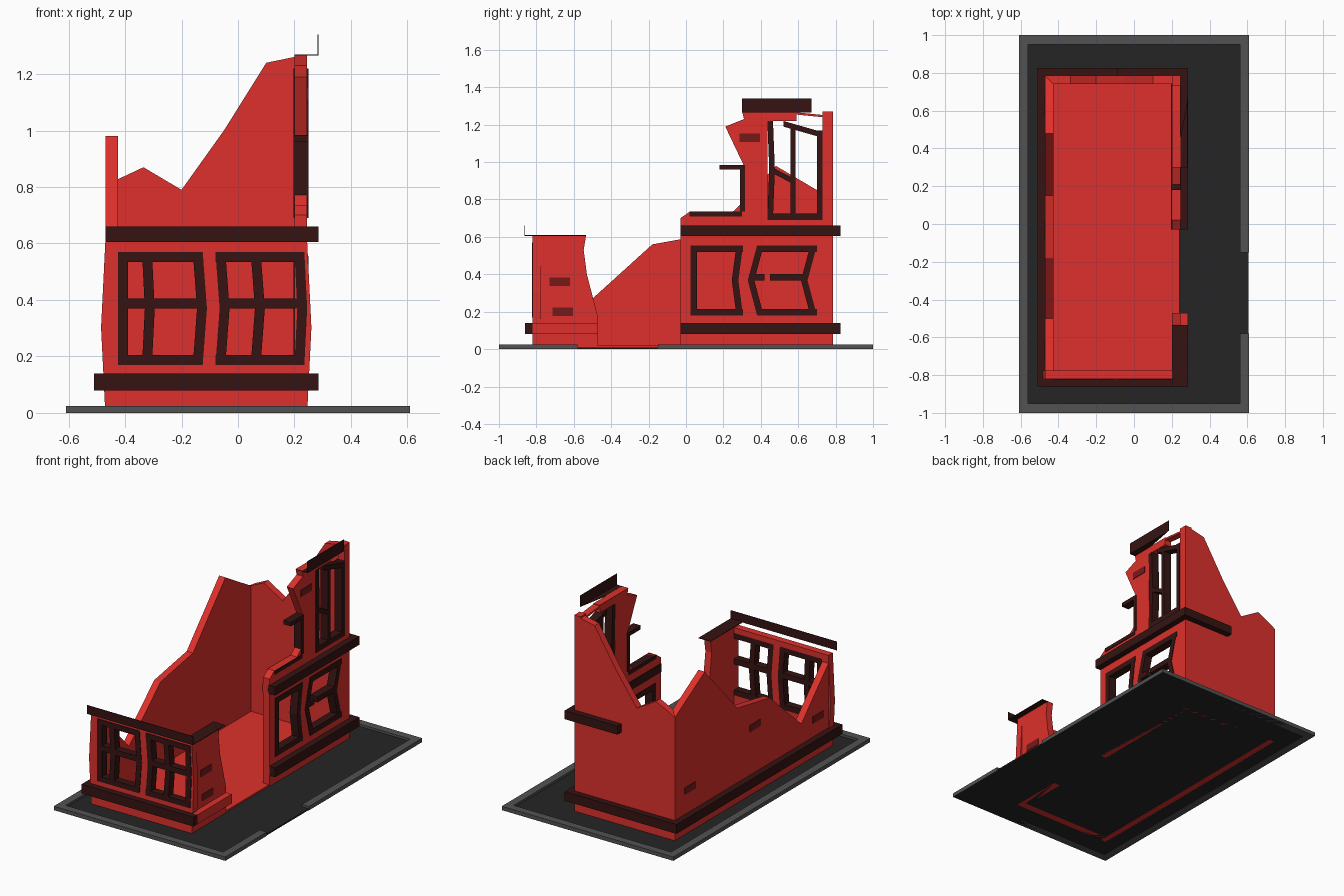
import bpy, bmesh
from math import pi
from mathutils import Euler, Matrix, Vector

cube = bpy.data.objects.get("Cube")
if cube:
    bpy.data.objects.remove(cube, do_unlink=True)


def material(name, red, green, blue):
    mat = bpy.data.materials.new(name)
    mat.use_nodes = True
    mat.diffuse_color = (red, green, blue, 1)
    shader = mat.node_tree.nodes["Principled BSDF"]
    shader.inputs["Base Color"].default_value = mat.diffuse_color
    return mat


PLASTER = material("red_plaster", 0.73, 0.03, 0.025)
BRICK = material("dark_brick", 0.18, 0.01, 0.01)
TRIM = material("dark_trim", 0.035, 0.007, 0.006)
ASPHALT = material("asphalt", 0.018, 0.018, 0.018)
KERB = material("kerb_stone", 0.085, 0.085, 0.085)

# Outer faces of the house and the heights of its bands
LEFT, RIGHT, FRONT, BACK = -0.47, 0.245, -0.82, 0.785
WALL = 0.045
JUT = 0.04
SHEET = 0.004
BAR = 0.035
LEDGE = (0.08, 0.14)
BAND = (0.605, 0.66)
STOREY, BAND_TOP = BAND
SHOP_START = -0.03
STUMP_END = -0.47
PEAK = 1.27

# Plane normal to each axis: X holds (y, z), Y holds (x, z), Z holds (x, y)
TURN = {"X": (pi / 2, 0, pi / 2), "Y": (pi / 2, 0, 0), "Z": (0, 0, 0)}
AXIS = {"X": Vector((1, 0, 0)), "Y": Vector((0, 1, 0)), "Z": Vector((0, 0, 1))}


def panel(name, axis, span, mat, outline, holes=()):
    """Extrude a flat outline with optional openings across a span."""
    low, high = span
    curve = bpy.data.curves.new(name, "CURVE")
    curve.dimensions = "2D"
    curve.fill_mode = "BOTH"
    curve.extrude = (high - low) / 2
    for loop in (outline, *holes):
        spline = curve.splines.new("POLY")
        spline.points.add(len(loop) - 1)
        for point, (u, v) in zip(spline.points, loop):
            point.co = (u, v, 0, 1)
        spline.use_cyclic_u = True
    profile = bpy.data.objects.new(name + "_profile", curve)
    bpy.context.collection.objects.link(profile)
    bpy.context.view_layer.update()
    depsgraph = bpy.context.evaluated_depsgraph_get()
    mesh = bpy.data.meshes.new_from_object(profile.evaluated_get(depsgraph))
    bpy.data.objects.remove(profile, do_unlink=True)

    turn = Euler(TURN[axis]).to_matrix().to_4x4()
    bm = bmesh.new()
    bm.from_mesh(mesh)
    bmesh.ops.remove_doubles(bm, verts=bm.verts, dist=SHEET / 10)
    bm.transform(Matrix.Translation(AXIS[axis] * (low + high) / 2) @ turn)
    bmesh.ops.recalc_face_normals(bm, faces=bm.faces)
    for face in bm.faces:
        face.smooth = False
        face.material_index = 0
    bm.to_mesh(mesh)
    bm.free()
    mesh.materials.clear()
    mesh.materials.append(mat)
    bpy.context.collection.objects.link(bpy.data.objects.new(name, mesh))


def rect(left, right, bottom, top):
    return [(left, bottom), (right, bottom), (right, top), (left, top)]


def box(name, x, y, z, mat):
    panel(name, "Z", z, mat, rect(*x, *y))


def strip(path, across=0.0, up=0.0):
    """Closed band made by shifting a path sideways."""
    return path + [(u + across, v + up) for u, v in reversed(path)]


def post(at, bow, bottom, top):
    """Upright path that kinks sideways at half height."""
    return [(at, bottom), (at + bow, (bottom + top) / 2), (at, top)]


def frame_bars(name, axis, span, bands):
    for i, band in enumerate(bands):
        panel(f"{name}_bar_{i + 1}", axis, span, TRIM, band)


def window(name, axis, span, left, right, bottom, top, bows, mullion=None, rails=()):
    """Build a warped window frame and return the opening it needs."""
    near, far = post(left, bows[0], bottom, top), post(right, bows[1], bottom, top)
    bands = [strip(near, across=BAR), strip(far, across=-BAR),
             rect(left, right, bottom, bottom + BAR), rect(left, right, top - BAR, top)]
    if mullion:
        bands.append(strip(post(*mullion, bottom, top), across=BAR))
    middle = (bottom + top) / 2
    bands += [strip([(a, middle), (b, middle)], up=BAR) for a, b in rails]
    frame_bars(name, axis, span, bands)
    return near + far[::-1]


# Ground and kerb with a driveway gap
EDGE, END, RIM = 0.61, 1, 0.05
GAP = (-0.58, -0.15)
inner, inner_end = EDGE - RIM, END - RIM
box("ground", (SHEET - EDGE, EDGE - SHEET), (SHEET - END, END - SHEET), (0, 0.01), ASPHALT)
panel("kerb", "Z", (0, 0.025), KERB, [
    (EDGE, GAP[0]), (EDGE, -END), (-EDGE, -END), (-EDGE, END), (EDGE, END), (EDGE, GAP[1]),
    (inner, GAP[1]), (inner, inner_end), (-inner, inner_end),
    (-inner, -inner_end), (inner, -inner_end), (inner, GAP[0])])
box("floor", (LEFT + SHEET, RIGHT - SHEET), (FRONT + SHEET, BACK - SHEET),
    (SHEET, 0.02), PLASTER)

# Broken back and left walls
panel("back_wall", "Y", (BACK - WALL, BACK), PLASTER, [
    (LEFT, 0), (RIGHT, 0), (RIGHT, PEAK), (0.1, 1.24), (-0.05, 1), (-0.2, 0.79),
    (-0.335, 0.87), (-0.42, 0.83), (LEFT, 0.8)])
panel("left_wall", "X", (LEFT, LEFT + WALL), PLASTER, [
    (FRONT, 0), (BACK, 0), (BACK, 0.8), (0.48, 0.98), (0.15, 0.62),
    (-0.18, 0.56), (-0.5, 0.27), (FRONT, 0.6)])

# Front wall bulging at the sides, with two warped windows
front_depth = (FRONT - SHEET, FRONT + WALL)
front_openings = [
    window("front_left_window", "Y", front_depth, LEFT + WALL, -0.125, 0.17, 0.57,
           (0, 0.015), mullion=(-0.34, 0.01), rails=[(LEFT + WALL, -0.12)]),
    window("front_right_window", "Y", front_depth, -0.08, 0.235, 0.17, 0.57,
           (0.015, 0.01), mullion=(0.045, 0.015), rails=[(-0.06, 0.235)])]
panel("front_wall", "Y", (FRONT, FRONT + WALL), PLASTER,
      post(LEFT, -0.015, 0, STOREY) + post(RIGHT, 0.015, 0, STOREY)[::-1], front_openings)

# Right wall: front stump, then the tall part with its notched upper window
right_span = (RIGHT - WALL, RIGHT)
right_depth = (RIGHT - WALL - SHEET, RIGHT + SHEET)
panel("right_front_stump", "X", right_span, PLASTER, [
    (FRONT, 0), (STUMP_END, 0), (STUMP_END, 0.17), (-0.53, 0.4), (-0.547, 0.53),
    (-0.535, STOREY), (FRONT, STOREY)])
right_openings = [
    window("right_front_window", "X", right_depth, 0.025, 0.305, 0.18, 0.555, (0, -0.025)),
    window("right_back_window", "X", right_depth, 0.38, 0.7, 0.18, 0.555, (-0.05, -0.05),
           rails=[(0.34, 0.42), (0.45, 0.63)])]
SILL, JAMB, POST = 0.735, 0.435, 0.73
panel("right_wall", "X", right_span, PLASTER, [
    (SHOP_START, 0), (BACK, 0), (BACK, PEAK), (POST, PEAK), (POST, 0.7),
    (JAMB, 0.7), (JAMB, 1.22), (0.59, 1.22), (0.59, PEAK), (0.3, PEAK),
    (0.31, 1.23), (0.21, 1.19), (0.31, 0.98), (0.3, 0.78), (0.25, SILL),
    (0.02, SILL), (SHOP_START, 0.7)], right_openings)
panel("lintel_shard", "X", right_span, PLASTER, strip([(0.58, 1.255), (POST, 1.24)], up=0.012))

frame_bars("upper_back_window", "X", right_depth, [
    rect(JAMB, POST, 0.69, 0.725),
    strip(post(JAMB, 0.01, 0.7, 1.22), across=0.03),
    rect(POST - 0.03, POST, 0.7, 1.17),
    rect(0.56, 0.585, 0.7, 1.2),
    strip([(0.52, 1.19), (POST, 1.13)], up=0.03),
    strip([(0.455, 0.945), (0.56, 0.89)], up=0.03)])
frame_bars("upper_front_window", "X", right_depth, [
    rect(0.02, 0.3, SILL - 0.025, SILL), rect(0.29, 0.315, SILL, 0.97),
    rect(0.18, 0.315, 0.96, 0.985)])

# Base ledge around the house and the storey band at the rear corner
west, east, south, north = LEFT - JUT, RIGHT + JUT, FRONT - JUT, BACK + JUT
box("front_ledge", (west, east), (south, FRONT), LEDGE, TRIM)
box("left_ledge", (west, LEFT), (FRONT, north), LEDGE, TRIM)
box("back_ledge", (LEFT, east), (BACK, north), LEDGE, TRIM)
box("right_ledge", (RIGHT, east), (SHOP_START, BACK), LEDGE, TRIM)
box("right_front_ledge", (RIGHT, east), (FRONT, STUMP_END), LEDGE, PLASTER)
box("right_band", (RIGHT - WALL - SHEET, east), (SHOP_START, north), BAND, TRIM)
box("back_band", (-0.09, RIGHT - WALL), (BACK, north), BAND, TRIM)

# Thin remains of the front and top cornices
box("front_cornice_board", (LEFT, east), (south - SHEET, south), BAND, TRIM)
box("side_cornice_soffit", (RIGHT - WALL, east), (south, -0.535),
    (STOREY, STOREY + SHEET), TRIM)
box("top_cornice_board", (east - SHEET, east), (0.3, 0.67), (PEAK, PEAK + 0.07), TRIM)
panel("top_cornice_soffit", "Z", (PEAK - SHEET, PEAK), TRIM, [
    (RIGHT - WALL, 0.3), (east, 0.3), (east, 0.67), (RIGHT, 0.45), (RIGHT - WALL, 0.6)])

# Exposed bricks
BRICKS = {"right": (RIGHT, [(-0.675, 0.36), (-0.66, 0.2), (0.34, 1.13)]),
          "left": (LEFT, [(0.63, 0.29), (-0.03, 0.44), (-0.67, 0.25)])}
for side, (face, spots) in BRICKS.items():
    for i, (y, z) in enumerate(spots):
        panel(f"{side}_brick_{i + 1}", "X", (face - SHEET, face + SHEET), BRICK,
              rect(y - 0.055, y + 0.055, z - 0.022, z + 0.022))
